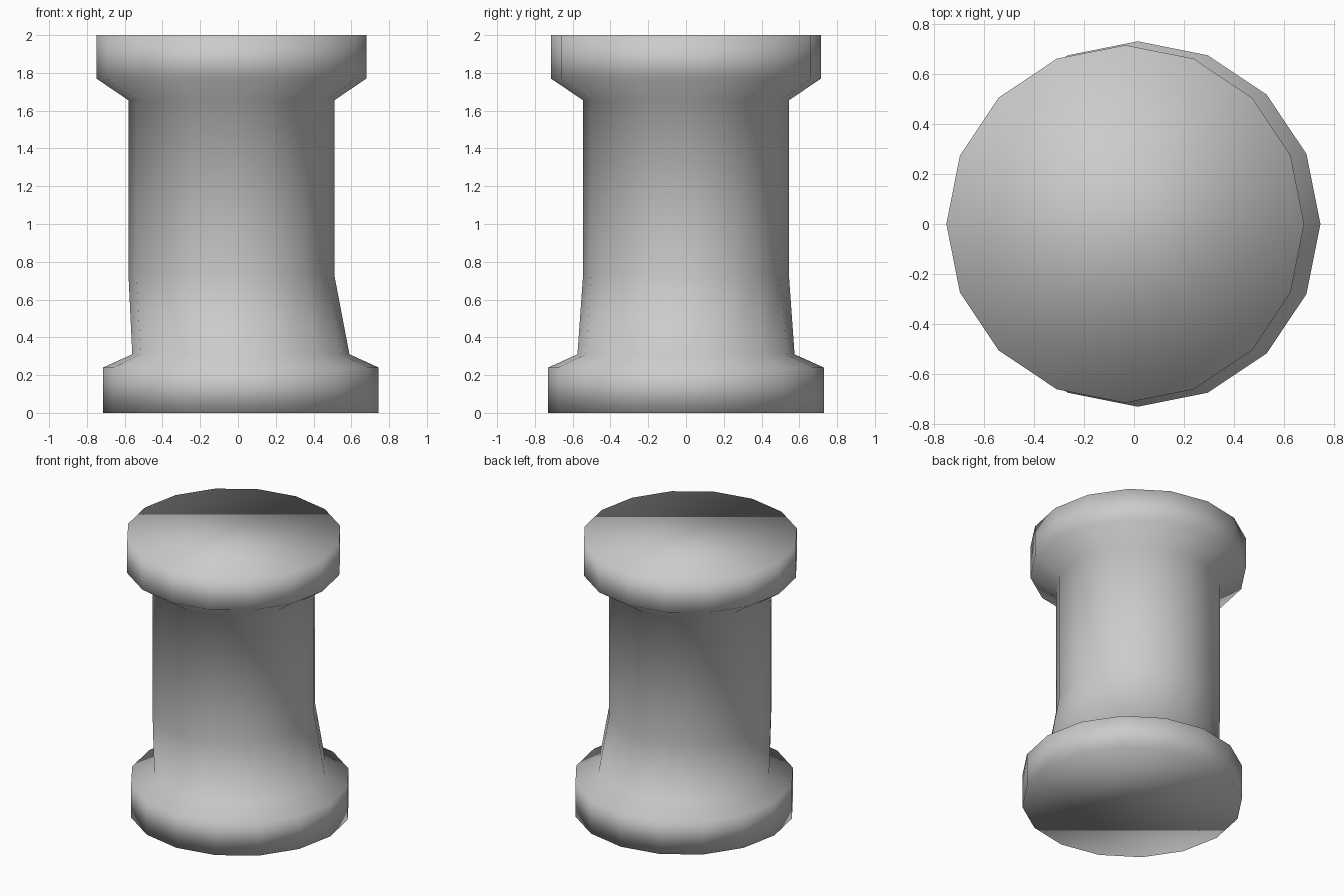
import bpy, bmesh
from math import cos, sin, tau

if "Cube" in bpy.data.objects:
    bpy.data.objects.remove(bpy.data.objects["Cube"])

SIDES = 16
# Rings from bottom to top: (z, radius, x offset); the upper part leans to -x
RINGS = [
    (0.00, 0.73, 0.015),
    (0.24, 0.73, 0.015),
    (0.31, 0.575, 0.015),
    (0.73, 0.545, -0.035),
    (1.655, 0.545, -0.035),
    (1.77, 0.715, -0.035),
    (2.00, 0.715, -0.035),
]

bm = bmesh.new()
loops = [[bm.verts.new((ox + r * cos(tau * i / SIDES), r * sin(tau * i / SIDES), z))
          for i in range(SIDES)] for z, r, ox in RINGS]

# Side walls
for low, high in zip(loops, loops[1:]):
    for i in range(SIDES):
        j = (i + 1) % SIDES
        bm.faces.new((low[i], low[j], high[j], high[i]))

# Flat end caps
bm.faces.new(loops[0][::-1])
bm.faces.new(loops[-1])

# The whole pillar is smooth shaded, caps included
for face in bm.faces:
    face.smooth = True

mesh = bpy.data.meshes.new("pillar")
bm.to_mesh(mesh)
bm.free()
bpy.context.collection.objects.link(bpy.data.objects.new("pillar", mesh))
